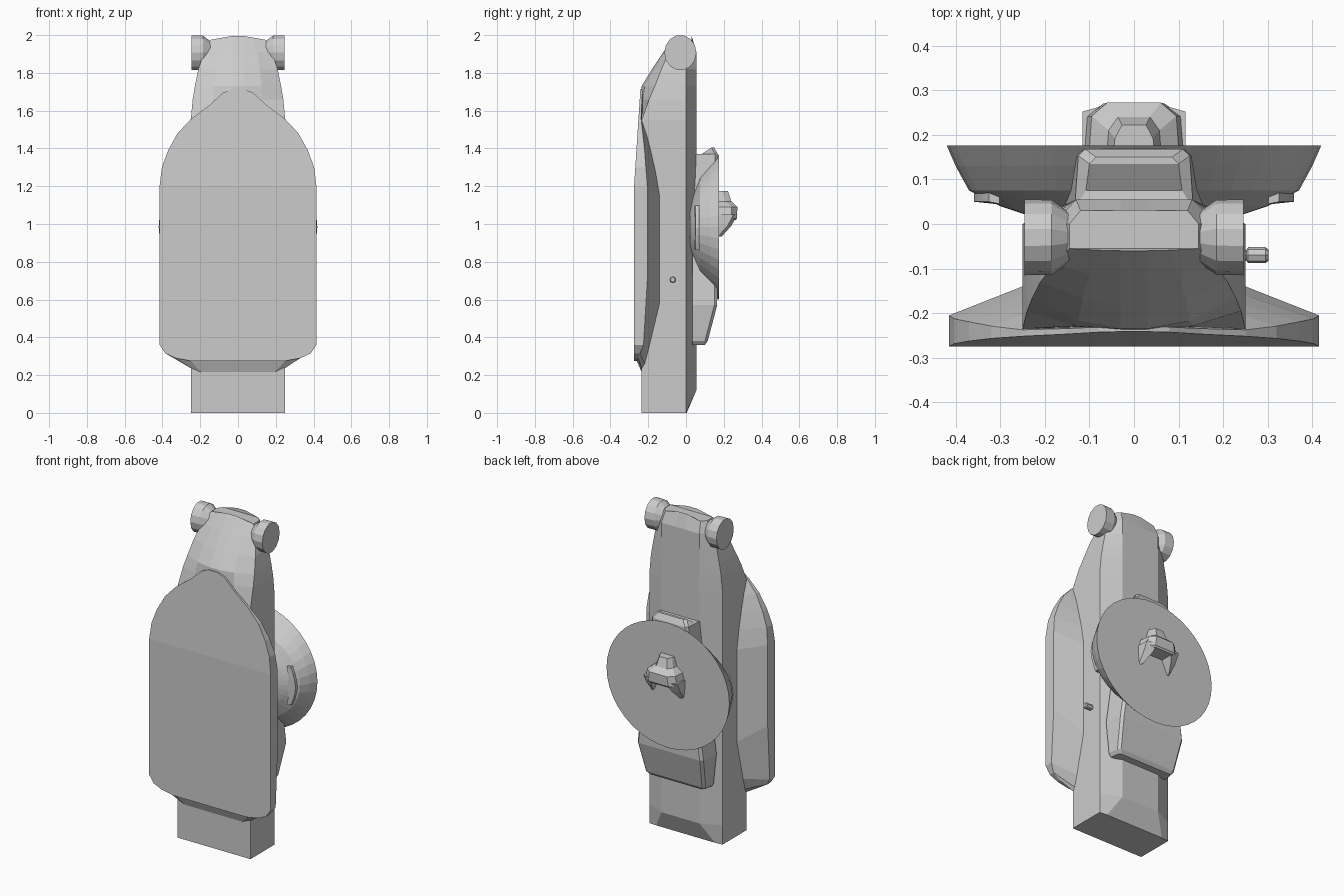
import bpy, bmesh
from math import sin, cos, pi

if "Cube" in bpy.data.objects:
    bpy.data.objects.remove(bpy.data.objects["Cube"])


def loft(name, rings, strip_caps=False):
    """Skin closed rings of equal length and cap both ends."""
    bm = bmesh.new()
    vs = [[bm.verts.new(p) for p in r] for r in rings]
    n = len(rings[0])
    for a, b in zip(vs, vs[1:]):
        for i in range(n):
            j = (i + 1) % n
            bm.faces.new((a[i], a[j], b[j], b[i]))
    for r in (vs[0], vs[-1]):
        if strip_caps:  # symmetric ring: join each point to its mirror
            for i in range(n // 2 - 1):
                bm.faces.new((r[i], r[i + 1], r[n - 2 - i], r[n - 1 - i]))
        else:
            bm.faces.new(r)
    bmesh.ops.recalc_face_normals(bm, faces=bm.faces)
    me = bpy.data.meshes.new(name)
    bm.to_mesh(me)
    bm.free()
    ob = bpy.data.objects.new(name, me)
    bpy.context.collection.objects.link(ob)
    return ob


def mirrored(half):
    return half + [(-x, y, z) for x, y, z in reversed(half)]


def interp(table, t):
    for (a, va), (b, vb) in zip(table, table[1:]):
        if t <= b:
            return va + (vb - va) * max(0, t - a) / (b - a)
    return table[-1][1]


def round_x(name, sections, cy, cz, sides):
    """Turned part along x; sections are (x, radius y, radius z)."""
    rings = [[(x, cy + ry * cos(2 * pi * i / sides), cz + rz * sin(2 * pi * i / sides))
              for i in range(sides)] for x, ry, rz in sections]
    return loft(name, rings)


# Body: sections up z as (z, half width, front centre y, front side y, back y, back half width)
body = []
for z, w, fc, fs, yb, wb in [
        (0, .25, -.235, -.235, .004, .2), (.12, .25, -.235, -.235, .055, .13),
        (1.55, .25, -.235, -.235, .055, .13), (1.66, .24, -.24, -.195, .055, .13),
        (1.73, .228, -.235, -.165, .055, .13), (1.82, .21, -.18, -.13, .055, .13),
        (1.91, .18, -.12, -.09, .055, .13), (1.975, .145, -.06, -.055, .03, .12)]:
    crown = .02 if z > 1.95 else 0
    half = [(.03, fc, z + crown), (w * .55, fc * .75 + fs * .25, z + crown * .6),
            (w, fs, z), (w, 0, z), (wb, yb, z), (.03, yb, z + crown)]
    body.append(mirrored(half))
loft("body", body, True)

# Front shield: flat outline, rim, then inner outline where it meets the body
outline = [(.25, .275), (.33, .29), (.385, .315), (.415, .36), (.415, .7), (.415, 1.2),
           (.403, 1.3), (.37, 1.39), (.32, 1.48), (.25, 1.555), (.15, 1.63), (.08, 1.695), (.03, 1.715)]
inner = [(.19, .21), (.23, .225), (.25, .26), (.25, .33), (.25, .58), (.25, 1.15),
         (.25, 1.27), (.25, 1.37), (.25, 1.46), (.249, 1.55), (.14, 1.6), (.07, 1.65), (.03, 1.68)]
front_y = [(0, -.275), (1.2, -.275), (1.72, -.241)]
rim_y = [(.27, -.262), (.36, -.225), (.6, -.205), (1.2, -.205), (1.4, -.22), (1.56, -.238), (1.72, -.23)]
inner_y = [(.2, -.235), (.33, -.2), (.58, -.14), (1.15, -.14), (1.3, -.165), (1.46, -.205), (1.55, -.235), (1.7, -.22)]
loft("front_shield", [mirrored([(x, interp(t, z), z) for x, z in pts]) for pts, t in
                      ((outline, front_y), (outline, rim_y), (inner, inner_y))], True)

# Round knobs at the top corners
for s, side in ((1, "right"), (-1, "left")):
    round_x("top_knob_" + side, [(s * x, r, r * 1.1) for x, r in
            ((.1, .03), (.125, .042), (.185, .084), (.246, .085))], -.03, 1.907, 14)

# Small peg on the right side
round_x("side_peg", [(x, r, r) for x, r in
        ((.23, .012), (.252, .012), (.256, .018), (.295, .018), (.302, .012))], -.07, .705, 8)

# Back pack block: sections up z as (z, half width, back y)
pack = []
for z, w, y in [(.36, .19, .1), (.38, .205, .115), (.57, .225, .165), (.75, .2, .168),
                (1.25, .135, .168), (1.37, .125, .168), (1.405, .1, .15)]:
    lean = .04 if z > 1.38 else 0
    pack.append(mirrored([(w + .008, .035 + lean, z - lean), (w, y - .015, z), (w - .015, y, z)]))
loft("back_block", pack, True)

# Round back dish with a faceted bowl
N = 40
loft("back_dish", [[(rx * cos(2 * pi * i / N), y, cz + rz * sin(2 * pi * i / N)) for i in range(N)]
                   for y, rx, rz, cz in ((.02, .24, .14, .98), (.04, .3, .2, .98),
                                         (.075, .37, .28, .985), (.13, .4, .34, .985),
                                         (.176, .42, .386, .985))])

# Curved clips on the sides of the bowl
for s, side in ((1, "right"), (-1, "left")):
    rings = []
    for i in range(7):
        a = -.45 + .15 * i
        c = (1 - abs(i - 3) / 3) * .012 + .012
        cx, cz = s * .335 * cos(a * .8), .98 + .27 * sin(a)
        rings.append([(cx - s * c, .045, cz), (cx + s * c, .05, cz),
                      (cx + s * c, .085, cz), (cx - s * c, .085, cz)])
    loft("bowl_clip_" + side, rings)

# Hooked handle on the dish: hood plus two legs
hood = []
for z, w, y in [(1.175, .045, .222), (1.12, .06, .24), (1.09, .1, .272), (1.03, .115, .27), (1.02, .1, .262)]:
    hood.append(mirrored([(w, .17, z), (w * .95, y - .03, z), (w * .6, y, z)]))
loft("handle_hood", hood, True)
for s, side in ((1, "right"), (-1, "left")):
    loft("handle_leg_" + side, [
        [(s * a, .17, z), (s * b, .17, z), (s * b, y - .02, z), (s * a, y, z)]
        for z, a, b, y in ((1.05, .045, .116, .272), (.99, .07, .115, .24), (.935, .095, .108, .19))])
